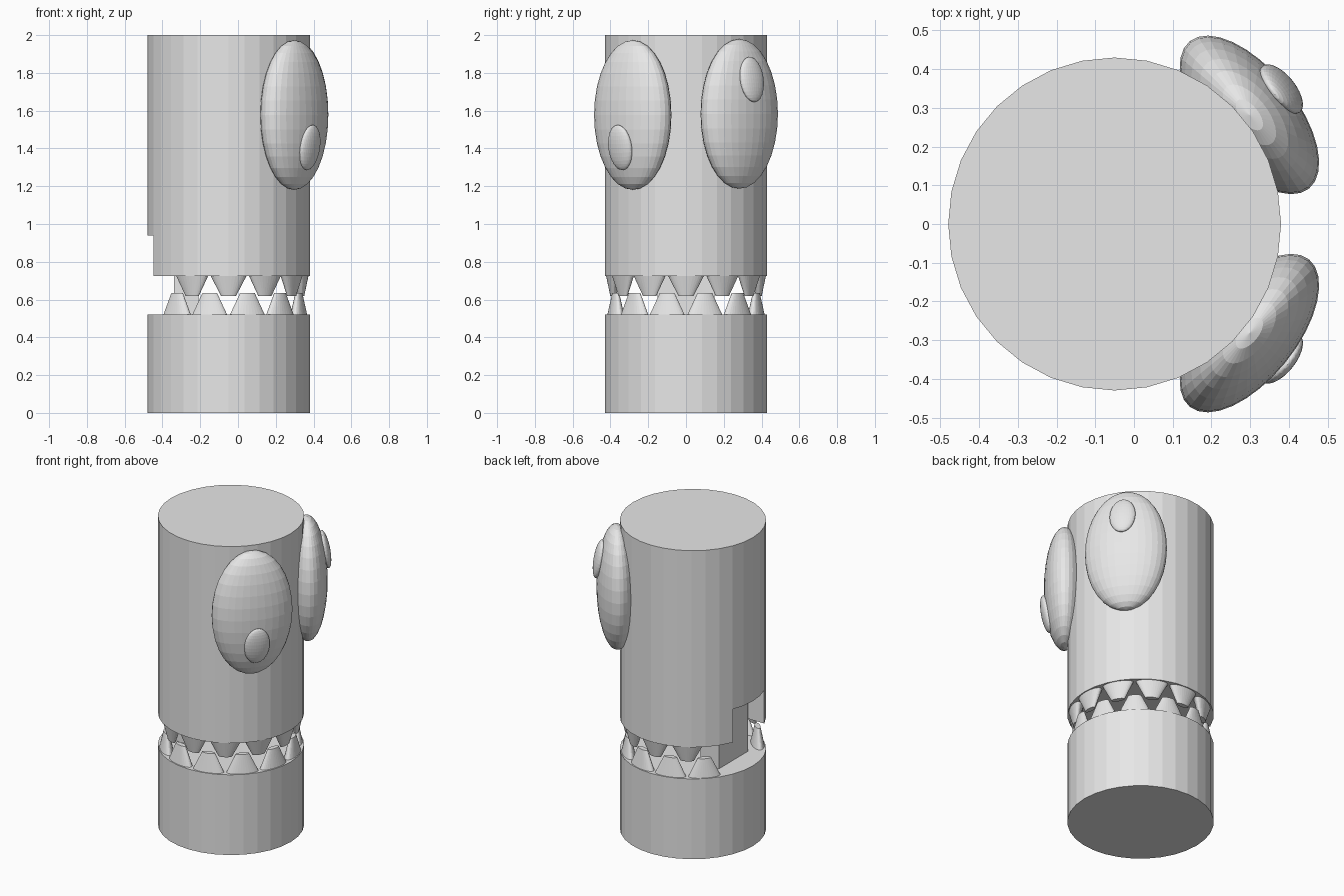
import bpy, math
from mathutils import Matrix, Vector

if "Cube" in bpy.data.objects:
    bpy.data.objects.remove(bpy.data.objects["Cube"])

CX, R = -0.05, 0.43          # body axis and radius
GREY = bpy.data.materials.new("plain_grey")
GREY.diffuse_color = (0.8, 0.8, 0.8, 1)
GREY.use_nodes = True
GREY.node_tree.nodes["Principled BSDF"].inputs["Base Color"].default_value = GREY.diffuse_color


def finish(name, matrix=None):
    ob = bpy.context.object
    ob.name = ob.data.name = name
    ob.data.materials.append(GREY)
    if matrix is not None:
        ob.data.transform(matrix)
    return ob


def cylinder(name, z0, z1):
    bpy.ops.mesh.primitive_cylinder_add(vertices=32, radius=R, depth=z1 - z0)
    return finish(name, Matrix.Translation((CX, 0, (z0 + z1) / 2)))


def box(name, lo, hi):
    lo, hi = Vector(lo), Vector(hi)
    bpy.ops.mesh.primitive_cube_add(size=1)
    return finish(name, Matrix.Translation((lo + hi) / 2) @ Matrix.Diagonal((*(hi - lo), 1)))


def tooth(name, angle, z0, z1, r0, r1):
    # flattened truncated cone, wide along the jaw rim
    bpy.ops.mesh.primitive_cone_add(vertices=32, radius1=r0, radius2=r1, depth=z1 - z0)
    a = math.radians(angle)
    return finish(name, Matrix.Translation((CX + 0.385 * math.cos(a), 0.385 * math.sin(a), (z0 + z1) / 2))
                  @ Matrix.Rotation(a, 4, 'Z') @ Matrix.Diagonal((0.4, 1, 1, 1)))


def ellipsoid(name, angle, dist, z, size, tilt=0):
    # local x points outward from the body axis
    bpy.ops.mesh.primitive_uv_sphere_add(segments=32, ring_count=16, radius=1)
    a = math.radians(angle)
    return finish(name, Matrix.Translation((CX + dist * math.cos(a), dist * math.sin(a), z))
                  @ Matrix.Rotation(a, 4, 'Z') @ Matrix.Rotation(math.radians(tilt), 4, 'Y')
                  @ Matrix.Diagonal((*size, 1)))


# Lower jaw and upper head
cylinder("lower_jaw", 0, 0.52)
head = cylinder("upper_head", 0.725, 2.0)

# Notch at the back of the head for the hinge
cutter = box("notch_cutter", (-0.6, -0.16, 0.6), (-0.33, 0.16, 0.94))
cutter.hide_render = True
mod = head.modifiers.new("notch", 'BOOLEAN')
mod.operation, mod.object, mod.solver = 'DIFFERENCE', cutter, 'EXACT'
bpy.context.view_layer.objects.active = head
bpy.ops.object.modifier_apply(modifier=mod.name)
bpy.data.objects.remove(cutter)

# Hinge block
box("hinge_block", (-0.34, -0.15, 0.51), (-0.21, 0.15, 0.93))

# Teeth, leaving the back free for the hinge
for angle in range(-135, 136, 30):
    tooth("lower_tooth", angle, 0.515, 0.635, 0.0975, 0.04)
for angle in range(-120, 121, 30):
    tooth("upper_tooth", angle, 0.62, 0.73, 0.04, 0.0975)

# Eyes with pupils looking in different directions
for side, eye_z, pupil_z in ((-1, 1.577, 1.405), (1, 1.583, 1.765)):
    ellipsoid("eye", side * 39, 0.448, eye_z, (0.12, 0.245, 0.396))
    tilt = 10 if pupil_z < eye_z else -10
    ellipsoid("pupil", side * 39, 0.554, pupil_z, (0.03, 0.077, 0.121), tilt)
